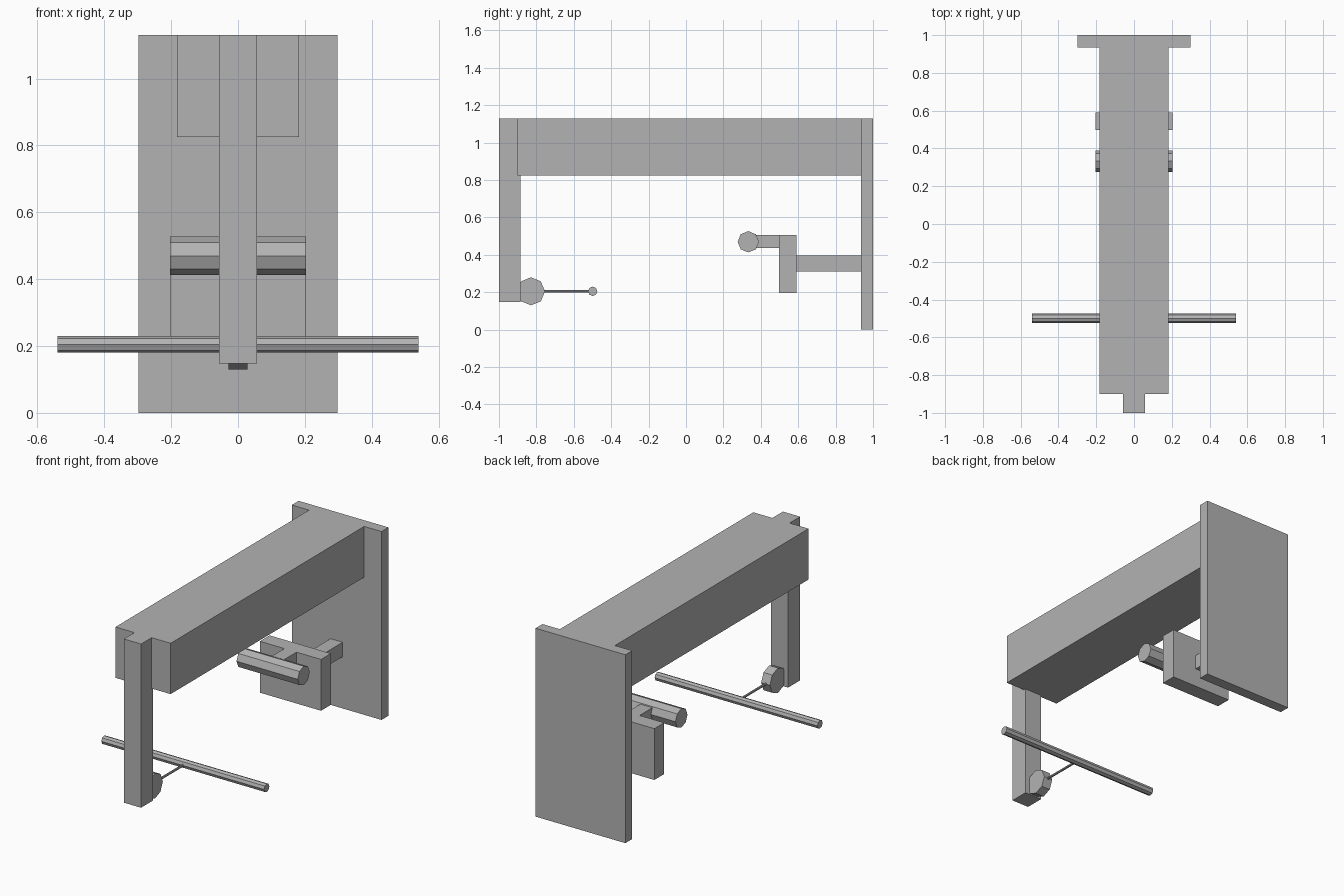
import bpy
import math

if "Cube" in bpy.data.objects:
    bpy.data.objects.remove(bpy.data.objects["Cube"], do_unlink=True)

GREY = (0.45, 0.45, 0.45, 1.0)
mat = bpy.data.materials.new("plain grey")
mat.use_nodes = True
mat.diffuse_color = GREY
mat.node_tree.nodes["Principled BSDF"].inputs["Base Color"].default_value = GREY


def finish(name):
    obj = bpy.context.object
    obj.name = name
    obj.data.materials.append(mat)
    return obj


def box(name, half_width, y, z):
    """Box centred on x, spanning the given y and z ranges."""
    bpy.ops.mesh.primitive_cube_add(
        size=1, location=(0, sum(y) / 2, sum(z) / 2))
    obj = finish(name)
    obj.scale = (2 * half_width, y[1] - y[0], z[1] - z[0])
    bpy.ops.object.transform_apply(location=False, rotation=False, scale=True)


def bar(name, radius, length, y, z, axis="X"):
    """Eight-sided bar with its corners pointing straight up and down."""
    turn = (0, math.pi / 2, 0) if axis == "X" else (math.pi / 2, 0, 0)
    bpy.ops.mesh.primitive_cylinder_add(
        vertices=8, radius=radius, depth=length, location=(0, y, z), rotation=turn)
    finish(name)


# Main frame
box("back_plate", 0.298, (0.935, 1.0), (0.0, 1.13))
box("top_beam", 0.183, (-0.9, 0.935), (0.825, 1.13))
box("front_post", 0.057, (-1.0, -0.886), (0.148, 1.13))

# Rear bracket and roller
box("bracket_arm", 0.04, (0.59, 0.935), (0.31, 0.397))
box("bracket_plate", 0.203, (0.497, 0.59), (0.197, 0.505))
box("roller_arm", 0.04, (0.345, 0.497), (0.437, 0.505))
bar("roller", 0.057, 0.406, 0.333, 0.47)

# Front pivot and crossbar
bar("pivot_disc", 0.075, 0.058, -0.829, 0.205)
bar("link_rod", 0.007, 0.29, -0.645, 0.205, "Y")
bar("crossbar", 0.025, 1.08, -0.499, 0.205)
